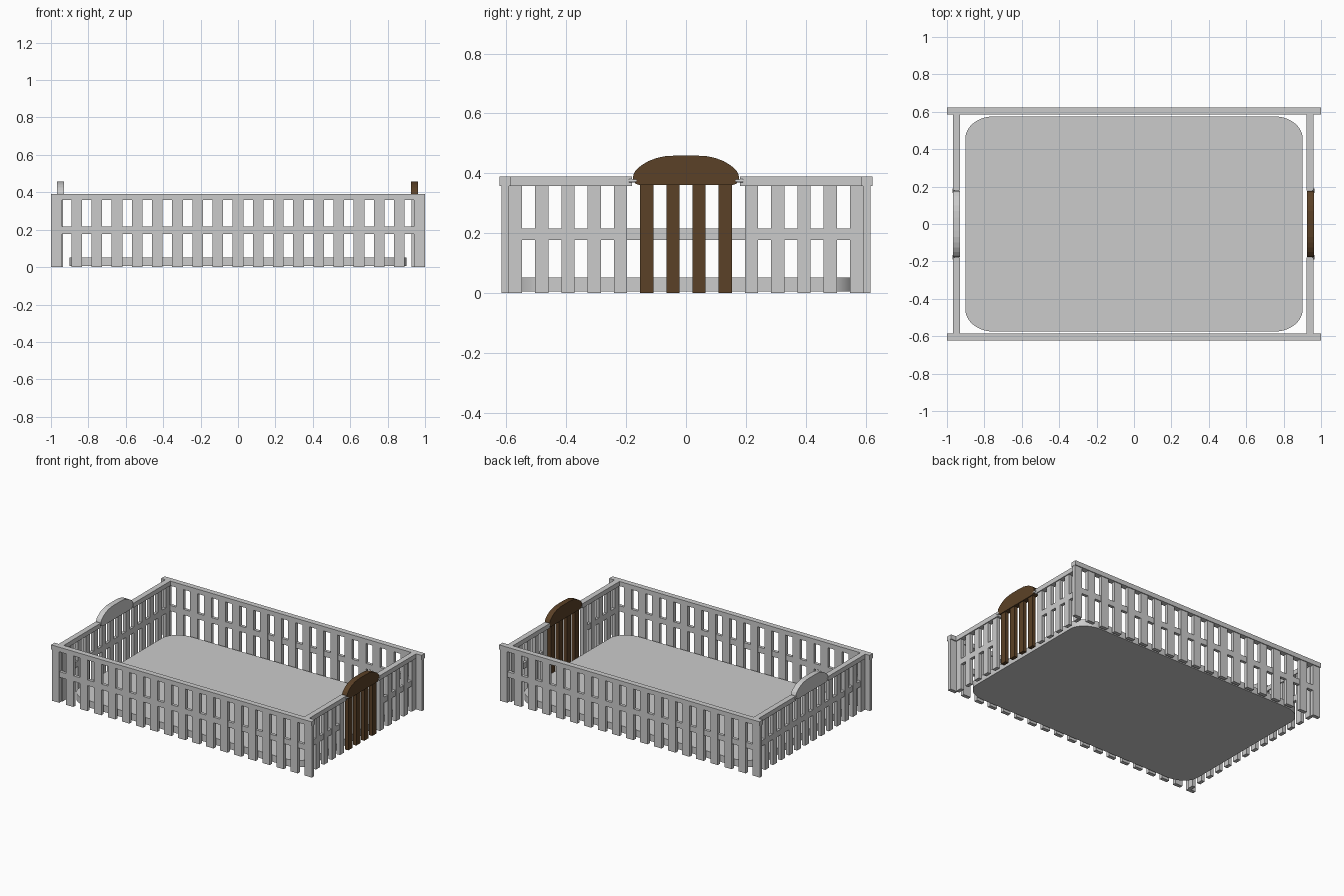
import bpy, bmesh, math
from mathutils import Matrix, Vector

if "Cube" in bpy.data.objects:
    bpy.data.objects.remove(bpy.data.objects["Cube"])

brown = bpy.data.materials.new("brown_wood")
brown.diffuse_color = (0.105, 0.053, 0.02, 1)
brown.use_nodes = True
brown.node_tree.nodes["Principled BSDF"].inputs["Base Color"].default_value = brown.diffuse_color


def build(name, boxes=(), prisms=(), mat=None):
    """Object from boxes (x0,x1,y0,y1,z0,z1) and prisms (points, extrusion vector)."""
    bm = bmesh.new()
    for x0, x1, y0, y1, z0, z1 in boxes:
        m = Matrix.Translation(((x0 + x1) / 2, (y0 + y1) / 2, (z0 + z1) / 2))
        m = m @ Matrix.Diagonal((x1 - x0, y1 - y0, z1 - z0, 1))
        bmesh.ops.create_cube(bm, size=1, matrix=m)
    for pts, vec in prisms:
        face = bm.faces.new([bm.verts.new(p) for p in pts])
        ext = bmesh.ops.extrude_face_region(bm, geom=[face], use_keep_orig=True)
        verts = [v for v in ext["geom"] if isinstance(v, bmesh.types.BMVert)]
        bmesh.ops.translate(bm, verts=verts, vec=Vector(vec))
    bmesh.ops.recalc_face_normals(bm, faces=bm.faces[:])
    me = bpy.data.meshes.new(name)
    bm.to_mesh(me)
    bm.free()
    ob = bpy.data.objects.new(name, me)
    bpy.context.collection.objects.link(ob)
    if mat:
        me.materials.append(mat)
    return ob


RAIL = (0.358, 0.39)    # top rail heights
MID = (0.177, 0.216)    # middle rail heights
SLAT_TOP = 0.362

# Long fences, front and back
for name, s in (("front_fence", -1), ("back_fence", 1)):
    ya, yb = sorted((s * 0.592, s * 0.617))
    ra, rb = sorted((s * 0.585, s * 0.623))
    boxes = [(-1, 1, ra, rb, *RAIL),
             (-0.99, 0.99, ya + 0.002, yb - 0.002, *MID)]
    for i in range(19):
        x = -0.9705 + i * 1.941 / 18
        w = 0.0285
        boxes.append((x - w, x + w, ya, yb, 0, SLAT_TOP))
    build(name, boxes)

# Short fences; the four middle slats belong to the gates
ys = [(i - 6.5) * 0.0876 for i in range(14)]


def slats(xc, centres):
    return [(xc - 0.0125, xc + 0.0125, y - 0.022, y + 0.022, 0, SLAT_TOP) for y in centres]


side_y = ys[:5] + ys[9:]
for name, xc in (("left_fence", -0.949), ("right_fence", 0.94)):
    boxes = slats(xc, side_y)
    for s in (-1, 1):
        ya, yb = sorted((s * 0.18, s * 0.59))
        boxes.append((xc - 0.019, xc + 0.019, ya, yb, *RAIL))
        ya, yb = sorted((s * 0.2, s * 0.595))
        boxes.append((xc - 0.0105, xc + 0.0105, ya, yb, *MID))
    build(name, boxes)

# Arched gates
half = [(0.155, 0.36), (0.17, 0.366), (0.177, 0.38), (0.176, 0.395), (0.168, 0.41),
        (0.15, 0.426), (0.125, 0.441), (0.098, 0.451), (0.07, 0.457), (0.035, 0.459)]
profile = half + [(-y, z) for y, z in reversed(half)]
for name, xc, mat in (("left_gate", -0.949, None), ("right_gate", 0.943, brown)):
    arch = [(xc - 0.019, y, z) for y, z in profile]
    boxes = slats(xc, ys[5:9])
    if mat is None:
        boxes.append((xc - 0.0105, xc + 0.0105, -0.2, 0.2, *MID))
    build(name, boxes, [(arch, (0.038, 0, 0))], mat)

# Hinge pins beside each gate
for side, xc in (("left", -0.949), ("right", 0.943)):
    pins = []
    for s in (-1, 1):
        ring = [(xc + math.copysign(0.015, xc) + 0.006 * math.cos(a), s * 0.165,
                 0.375 + 0.006 * math.sin(a))
                for a in (k * math.tau / 12 for k in range(12))]
        pins.append((ring, (0, s * 0.025, 0)))
    build(side + "_gate_hinges", (), pins)

# Floor slab with rounded corners
hx, hy, r = 0.902, 0.575, 0.15
outline = []
for sx, sy, a0 in ((1, 1, 0), (-1, 1, 90), (-1, -1, 180), (1, -1, 270)):
    for k in range(13):
        a = math.radians(a0 + 7.5 * k)
        outline.append((sx * (hx - r) + r * math.cos(a),
                        sy * (hy - 0.12) + 0.12 * math.sin(a), 0.005))
floor = build("floor", (), [(outline, (0, 0, 0.047))])
bpy.context.view_layer.objects.active = floor
floor.select_set(True)
bpy.ops.object.shade_smooth_by_angle()
